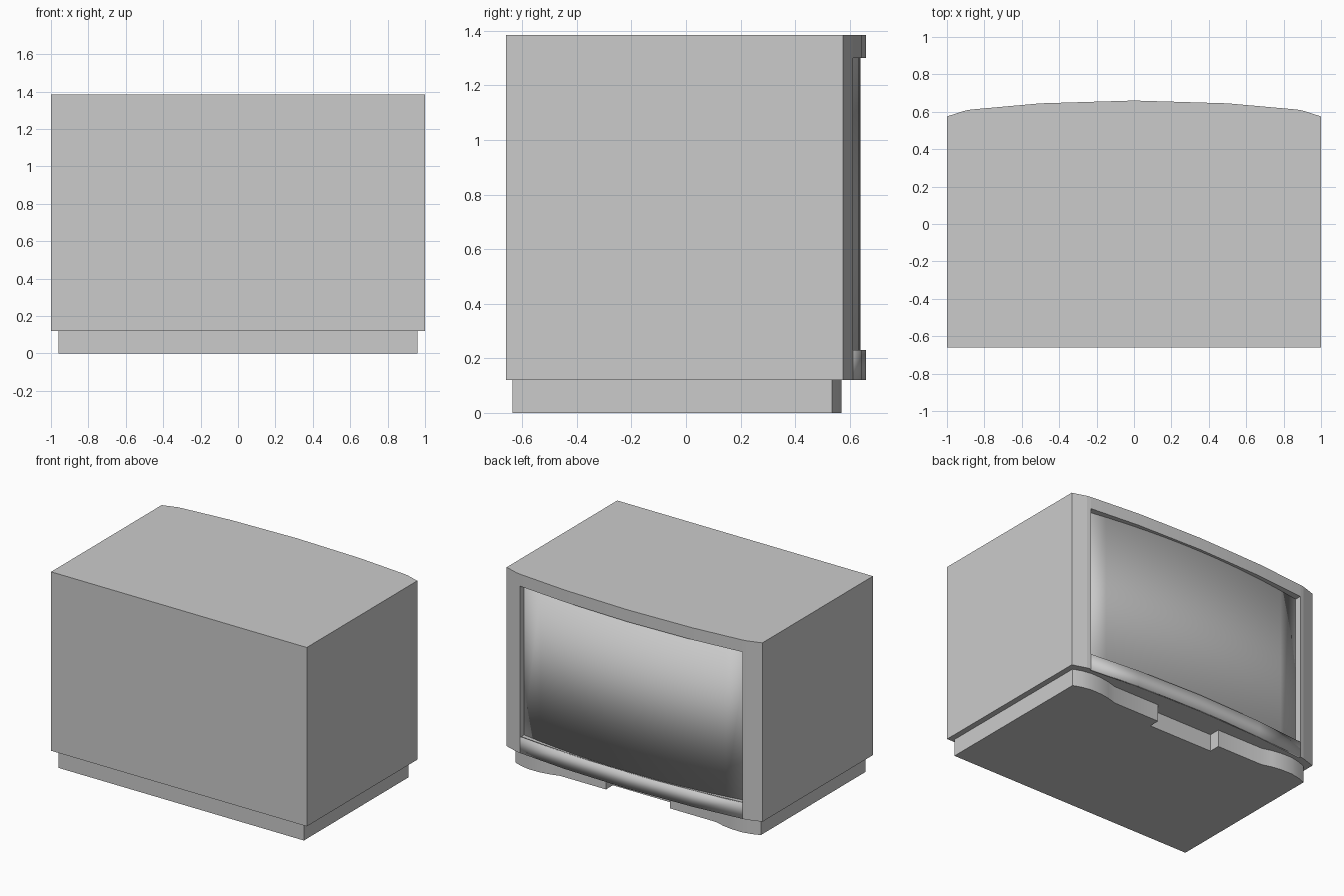
import bpy
import bmesh

cube = bpy.data.objects.get("Cube")
if cube:
    bpy.data.objects.remove(cube, do_unlink=True)

grey = bpy.data.materials.new("plain grey")
grey.use_nodes = True
grey.diffuse_color = (0.6, 0.6, 0.6, 1)
grey.node_tree.nodes["Principled BSDF"].inputs["Base Color"].default_value = (0.6, 0.6, 0.6, 1)


def prism(name, outline, z0, z1, shading="flat"):
    """Extrude an outline seen from above between two heights."""
    bm = bmesh.new()
    base = bm.faces.new([bm.verts.new((x, y, z0)) for x, y in outline])
    top = bmesh.ops.extrude_face_region(bm, geom=[base])["geom"]
    bmesh.ops.translate(bm, vec=(0, 0, z1 - z0),
                        verts=[v for v in top if isinstance(v, bmesh.types.BMVert)])
    bmesh.ops.recalc_face_normals(bm, faces=bm.faces)
    mesh = bpy.data.meshes.new(name)
    bm.to_mesh(mesh)
    bm.free()
    mesh.materials.append(grey)
    obj = bpy.data.objects.new(name, mesh)
    bpy.context.collection.objects.link(obj)
    if shading != "flat":
        bpy.ops.object.select_all(action="DESELECT")
        obj.select_set(True)
        bpy.context.view_layer.objects.active = obj
        if shading == "smooth":
            bpy.ops.object.shade_smooth()
        else:
            bpy.ops.object.shade_smooth_by_angle()
    return obj


def mirrored(half):
    """Complete a half outline, listed from the left side, across x = 0."""
    return half + [(-x, y) for x, y in reversed(half) if x > 0]


POCKET_Y = 0.5
BOTTOM, SILL, LINTEL, TOP = 0.12, 0.23, 1.30, 1.385

# Cabinet with angled corners and a shallow pocket for the screen
prism("cabinet", mirrored([(1, -0.66), (1, 0.575), (0.9, 0.607),
                           (0.87, 0.612), (0.87, POCKET_Y)]), BOTTOM, TOP)

# Bowed frame bars above and below the screen
bow = mirrored([(0.87, 0.612), (0.5, 0.645), (0, 0.66)])
rear = [(-0.87, POCKET_Y), (0.87, POCKET_Y)]
set_back = [(x, y - 0.015) for x, y in bow]
prism("top_frame_bar", bow + rear, LINTEL, TOP, "angle")
prism("bottom_frame_bar", set_back + rear, BOTTOM, SILL, "angle")
prism("bottom_frame_facing", bow + set_back[::-1], BOTTOM, SILL, "smooth")

# Screen, bowed more strongly than the frame so its ends sit deeper
steps = 6
arc = [(0.87 * (1 - i / steps), 0.64 - 0.075 * (1 - i / steps) ** 2)
       for i in range(steps + 1)]
prism("screen", mirrored(arc) + rear, SILL, LINTEL, "smooth")

# Plinth with bulging front corners and a recess in the middle
bulge = [(0.96, 0.535), (0.9, 0.557), (0.83, 0.57), (0.75, 0.568),
         (0.68, 0.557), (0.61, 0.537)]
prism("plinth", mirrored([(0.96, -0.635)] + bulge +
                         [(0.25, 0.537), (0.25, 0.46)]), 0, BOTTOM, "angle")
